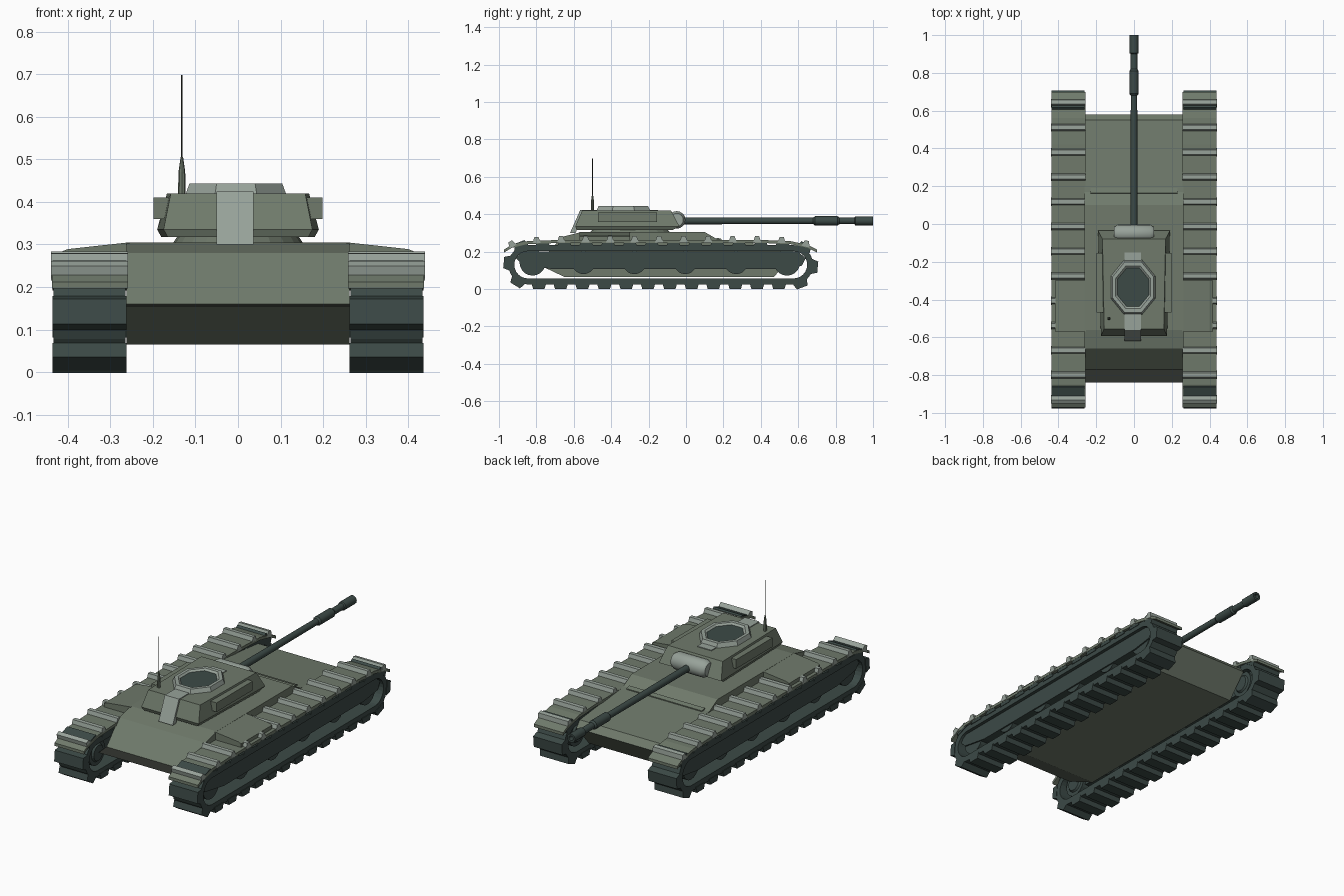
import bpy, bmesh, math
from mathutils import Vector, Matrix

if "Cube" in bpy.data.objects:
    bpy.data.objects.remove(bpy.data.objects["Cube"])


def material(name, rgb):
    m = bpy.data.materials.new(name)
    m.use_nodes = True
    m.diffuse_color = (*rgb, 1)
    m.node_tree.nodes["Principled BSDF"].inputs["Base Color"].default_value = (*rgb, 1)
    return m


OLIVE = material("olive_green", (0.16, 0.195, 0.148))
PALE = material("pale_grey_green", (0.31, 0.36, 0.32))
DARK = material("dark_steel_green", (0.045, 0.068, 0.062))
SHADE = material("dark_olive", (0.03, 0.034, 0.028))


def finish(name, bm, *mats):
    bmesh.ops.recalc_face_normals(bm, faces=bm.faces)
    me = bpy.data.meshes.new(name)
    bm.to_mesh(me)
    bm.free()
    for m in mats:
        me.materials.append(m)
    ob = bpy.data.objects.new(name, me)
    bpy.context.collection.objects.link(ob)
    return ob


def loft(bm, rings, closed=False):
    """Skin a list of equal-length point rings; cap both ends unless closed."""
    vs = [[bm.verts.new(p) for p in r] for r in rings]
    n = len(vs[0])
    pairs = list(zip(vs, vs[1:])) + ([(vs[-1], vs[0])] if closed else [])
    for a, b in pairs:
        for i in range(n):
            j = (i + 1) % n
            bm.faces.new((a[i], a[j], b[j], b[i]))
    if not closed:
        bm.faces.new(vs[0])
        bm.faces.new(vs[-1])


def prism(name, profile, x0, x1, *mats):
    """Extrude a (y, z) profile along x."""
    bm = bmesh.new()
    loft(bm, [[(x, y, z) for y, z in profile] for x in (x0, x1)])
    return finish(name, bm, *mats)


def box(bm, size, centre, tilt=0.0):
    """Box rotated about x."""
    mat = Matrix.Translation(centre) @ Matrix.Rotation(tilt, 4, "X") @ Matrix.Diagonal((*size, 1))
    bmesh.ops.create_cube(bm, size=1, matrix=mat)


def circle(r, n, ry=None, phase=0.0):
    ry = ry or r
    return [(r * math.cos(phase + math.tau * i / n), ry * math.sin(phase + math.tau * i / n)) for i in range(n)]


# Hull
hull = prism("hull", [(-0.56, 0.305), (-0.66, 0.28), (-0.77, 0.16), (-0.84, 0.155), (-0.65, 0.065),
                      (0.47, 0.065), (0.58, 0.19), (0.55, 0.225), (0.17, 0.265), (0.1, 0.305)],
             -0.262, 0.262, OLIVE, SHADE)
for p in hull.data.polygons:
    if p.center.y < -0.78 and p.normal.z > 0.5:
        p.material_index = 1
prism("deck_ledge", [(0.19, 0.25), (0.19, 0.268), (0.165, 0.275), (0.15, 0.25)], -0.23, 0.23, OLIVE)

# Turret
bm = bmesh.new()
loft(bm, [[(x, y - 0.3, z) for x, y in circle(r, 24, r * 1.4)] for r, z in ((0.155, 0.3), (0.14, 0.322))])
finish("turret_ring", bm, OLIVE)
bm = bmesh.new()
loft(bm, [[(-b, y0, z), (b, y0, z), (f, y1, z), (-f, y1, z)] for b, f, y0, y1, z in (
    (0.165, 0.18, -0.585, -0.07, 0.317), (0.175, 0.19, -0.592, -0.035, 0.335),
    (0.158, 0.167, -0.555, -0.08, 0.42))])
finish("turret_body", bm, OLIVE)
for s, side in ((1, "left"), (-1, "right")):
    bm = bmesh.new()
    box(bm, (0.06, 0.315, 0.05), (s * 0.168, -0.312, 0.385))
    finish(f"{side}_turret_panel", bm, OLIVE)
prism("turret_strip", [(-0.15, 0.41), (-0.15, 0.424), (-0.565, 0.424), (-0.62, 0.3), (-0.59, 0.3), (-0.55, 0.41)],
      -0.05, 0.036, PALE)

# Cupola with sunken dark hatch
bm = bmesh.new()
oct_rings = [[(x - 0.005, y - 0.335, z) for x, y in circle(r, 8, r * 1.22, math.pi / 8)]
             for r, z in ((0.128, 0.418), (0.118, 0.443), (0.1, 0.443), (0.09, 0.434))]
loft(bm, oct_rings)
cupola = finish("cupola", bm, PALE, DARK)
for p in cupola.data.polygons:
    if p.normal.z > 0.9 and p.center.z < 0.44:
        p.material_index = 1

# Mantlet: faceted drum across the turret front
bm = bmesh.new()
loft(bm, [[(x, -0.05 + a * k, 0.37 + b * k) for a, b in circle(0.047, 16)]
          for x, k in ((-0.105, 0.75), (-0.085, 1), (0.085, 1), (0.105, 0.75))])
finish("mantlet", bm, PALE)

# Gun barrel, sleeve and muzzle as one turned profile
bm = bmesh.new()
loft(bm, [[(x, y, 0.365 + z) for x, z in circle(r, 12)] for y, r in (
    (-0.05, 0.019), (0.68, 0.017), (0.69, 0.025), (0.81, 0.025), (0.82, 0.018),
    (0.9, 0.018), (0.905, 0.024), (1.0, 0.024), (1.0, 0.013), (0.96, 0.012))])
gun = finish("gun_barrel", bm, DARK)

# Antenna
bm = bmesh.new()
loft(bm, [[(x - 0.132, y - 0.5, z) for x, y in circle(r, 8)]
          for z, r in ((0.41, 0.009), (0.47, 0.008), (0.505, 0.003))])
finish("antenna_base", bm, OLIVE)
bm = bmesh.new()
loft(bm, [[(x - 0.132, y - 0.5, z) for x, y in circle(0.0018, 6)] for z in (0.5, 0.698)])
finish("antenna_rod", bm, SHADE)

# Track loop measurements
Y0, Y1, ZC, R = -0.845, 0.575, 0.13, 0.105
RUN, ARC = Y1 - Y0, math.pi * R


def stadium(r, n=12):
    ends = ((Y1, -math.pi / 2), (Y0, math.pi / 2))
    return [(c + r * math.cos(a + math.pi * i / n), ZC + r * math.sin(a + math.pi * i / n))
            for c, a in ends for i in range(n + 1)]


def along(d):
    """Point on the loop at distance d and the tilt of its outward direction."""
    if d < RUN:
        return Y0 + d, ZC - R, math.pi
    d -= RUN
    if d < ARC:
        a = d / R - math.pi / 2
        return Y1 + R * math.cos(a), ZC + R * math.sin(a), a - math.pi / 2
    d -= ARC
    if d < RUN:
        return Y1 - d, ZC + R, 0.0
    a = (d - RUN) / R + math.pi / 2
    return Y0 + R * math.cos(a), ZC + R * math.sin(a), a - math.pi / 2


FENDER = [(-0.972, 0.212), (-0.93, 0.237), (-0.85, 0.256), (-0.7, 0.262),
          (0.42, 0.262), (0.56, 0.256), (0.65, 0.237), (0.7, 0.212)]


def fender_at(y):
    for (ya, za), (yb, zb) in zip(FENDER, FENDER[1:]):
        if ya <= y <= yb:
            return za + (zb - za) * (y - ya) / (yb - ya), math.atan2(zb - za, yb - ya)


TREADS, RIBS, WHEELS = 30, 13, 6
for s, side in ((1, "left"), (-1, "right")):
    # Belt
    bm = bmesh.new()
    loops = [[(s * x, y, z) for y, z in stadium(r)]
             for x, r in ((0.264, R), (0.433, R), (0.433, R - 0.032), (0.264, R - 0.032))]
    loft(bm, loops, closed=True)
    finish(f"{side}_track_belt", bm, DARK)

    # Treads: tapered bars around the belt
    bm = bmesh.new()
    for i in range(TREADS):
        y, z, tilt = along((i + 0.5) * 2 * (RUN + ARC) / TREADS)
        rise = 0.014 if tilt == 0 else 0.025
        m = Matrix.Translation((0, y, z)) @ Matrix.Rotation(tilt, 4, "X")
        shape = ((-0.04, -0.008), (0.04, -0.008), (0.03, rise), (-0.03, rise))
        loft(bm, [[m @ Vector((s * x, a, b)) for a, b in shape] for x in (0.262, 0.436)])
    finish(f"{side}_track_treads", bm, DARK)

    # Road wheels and their side plate
    bm = bmesh.new()
    for i in range(WHEELS):
        y = -0.82 + i * 0.272
        end = i in (0, WHEELS - 1)
        r = 0.07 if end else 0.062
        loft(bm, [[(s * x, y + a * k, 0.142 + b * k) for a, b in circle(r, 20)]
                  for x, k in ((0.275, 0.3), (0.275, 0.6), (0.285, 0.7), (0.285, 1), (0.41, 1), (0.41, 0.6))])
    finish(f"{side}_road_wheels", bm, DARK)
    prism(f"{side}_side_plate", [(-0.91, 0.165), (-0.88, 0.2), (0.6, 0.2), (0.64, 0.165),
                                 (0.62, 0.125), (0.5, 0.108), (-0.72, 0.108), (-0.88, 0.135)],
          s * 0.3, s * 0.418, DARK)

    # Fender and its cross ribs
    under = [(y, z - 0.016) for y, z in reversed(FENDER)]
    prism(f"{side}_fender", FENDER + under, s * 0.258, s * 0.437, OLIVE)
    bm = bmesh.new()
    for i in range(RIBS):
        y = -0.93 + i * 0.131
        z, tilt = fender_at(y)
        m = Matrix.Translation((0, y, z)) @ Matrix.Rotation(tilt, 4, "X")
        shape = ((-0.022, -0.012), (0.022, -0.012), (0.011, 0.021), (-0.011, 0.021))
        loft(bm, [[m @ Vector((s * x, a, b)) for a, b in shape] for x in (0.258, 0.44)])
    finish(f"{side}_fender_ribs", bm, PALE)

    # Sloped stowage box on the fender
    bm = bmesh.new()
    section = ((0.255, 0.25), (0.255, 0.305), (0.4, 0.289), (0.418, 0.282), (0.418, 0.25))
    loft(bm, [[(s * x, y, z) for x, z in section] for y in (-0.57, -0.3)])
    finish(f"{side}_stowage_box", bm, OLIVE)

# Smooth the round parts, keeping edges sharp
bpy.ops.object.select_all(action="DESELECT")
for ob in (gun, bpy.data.objects["mantlet"]):
    ob.select_set(True)
bpy.context.view_layer.objects.active = gun
bpy.ops.object.shade_smooth_by_angle(angle=math.radians(32))
